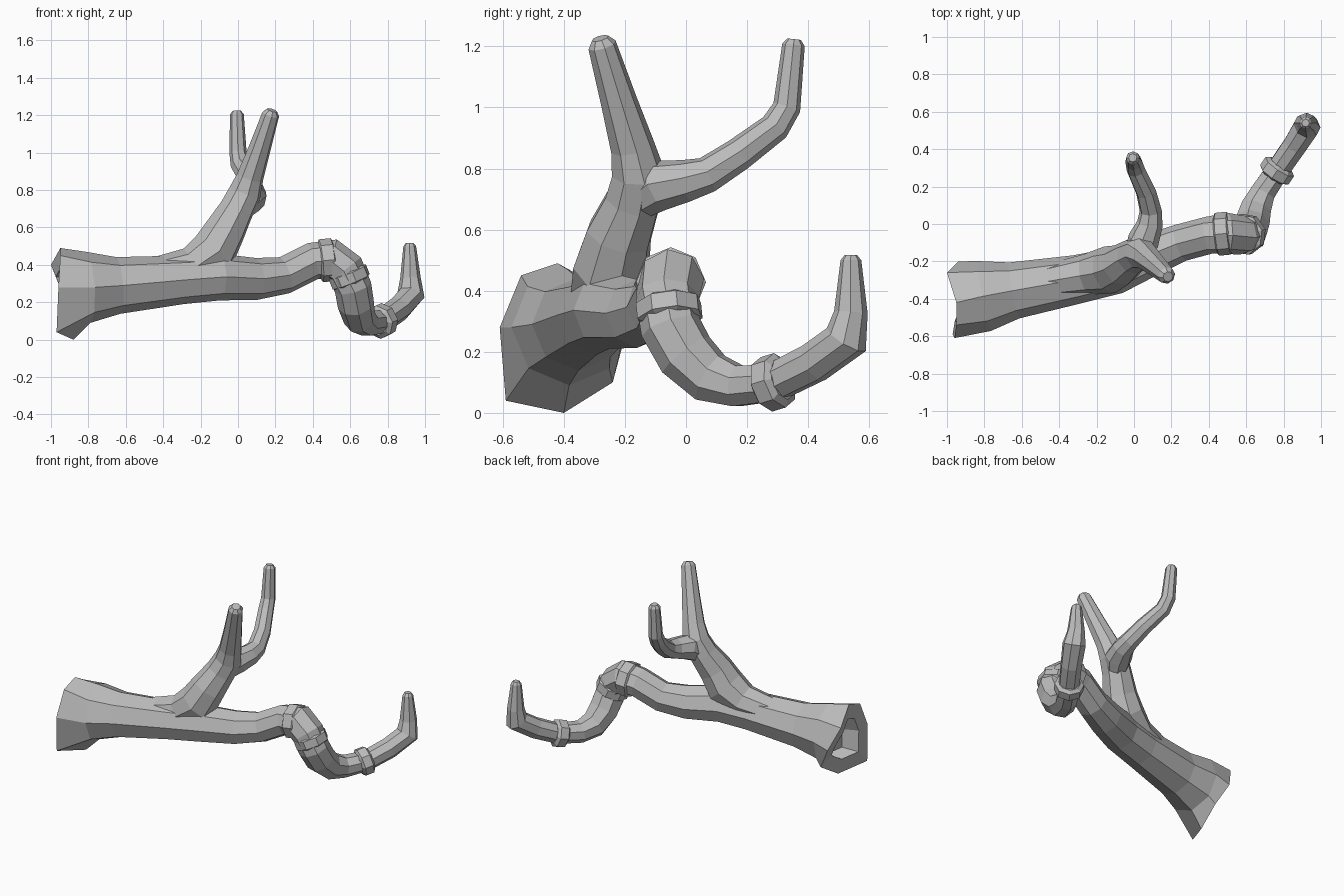
import bpy
import bmesh
from math import cos, sin, tau
from mathutils import Vector

cube = bpy.data.objects.get("Cube")
if cube:
    bpy.data.objects.remove(cube)

bark = bpy.data.materials.new("grey_bark")
bark.use_nodes = True
GREY = (0.5, 0.5, 0.5, 1)
bark.diffuse_color = GREY
bark.node_tree.nodes["Principled BSDF"].inputs["Base Color"].default_value = GREY

SIDES = 8


def loft(name, rings):
    """Skin a list of vertex rings and cap both ends."""
    bm = bmesh.new()
    loops = [[bm.verts.new(p) for p in ring] for ring in rings]
    for a, b in zip(loops, loops[1:]):
        n = len(a)
        for i in range(n):
            j = (i + 1) % n
            bm.faces.new((a[i], a[j], b[j], b[i]))
    bm.faces.new(loops[0][::-1])
    bm.faces.new(loops[-1])
    bmesh.ops.recalc_face_normals(bm, faces=bm.faces)
    mesh = bpy.data.meshes.new(name)
    bm.to_mesh(mesh)
    bm.free()
    mesh.materials.append(bark)
    obj = bpy.data.objects.new(name, mesh)
    bpy.context.collection.objects.link(obj)
    return obj


def sweep(path, sides=SIDES, tip=False):
    """Rings along a path of (x, y, z, radius), carried without twisting."""
    pts = [Vector(p[:3]) for p in path]
    radii = [p[3] for p in path]
    if tip:  # small rounded end
        d = (pts[-1] - pts[-2]).normalized()
        pts.append(pts[-1] + d * radii[-1] * 0.5)
        radii.append(radii[-1] * 0.6)
    up = Vector((0, 0, 1))
    rings = []
    for i, (p, r) in enumerate(zip(pts, radii)):
        ahead = (pts[min(i + 1, len(pts) - 1)] - p).normalized()
        behind = (p - pts[max(i - 1, 0)]).normalized()
        t = (ahead + behind).normalized()
        up = (up - t * up.dot(t)).normalized()
        side = t.cross(up)
        rings.append([p + (up * cos(tau * k / sides) + side * sin(tau * k / sides)) * r
                      for k in range(sides)])
    return rings


# Trunk and long winding branch
limb = sweep([
    (-0.80, -0.385, 0.28, 0.19), (-0.64, -0.355, 0.29, 0.152),
    (-0.30, -0.295, 0.32, 0.13), (-0.10, -0.25, 0.335, 0.125),
    (0.10, -0.16, 0.325, 0.112), (0.25, -0.10, 0.345, 0.10),
    (0.40, -0.06, 0.42, 0.10), (0.50, -0.05, 0.43, 0.11),
    (0.575, -0.06, 0.375, 0.105), (0.615, -0.05, 0.28, 0.10),
    (0.63, 0.0, 0.19, 0.098), (0.65, 0.08, 0.115, 0.088),
    (0.69, 0.17, 0.088, 0.072), (0.77, 0.29, 0.10, 0.066),
    (0.86, 0.42, 0.165, 0.068), (0.925, 0.525, 0.24, 0.074),
    (0.922, 0.54, 0.33, 0.055), (0.918, 0.54, 0.50, 0.034)], tip=True)

# Broken flared end with a hollow
rim = [Vector(p) for p in (
    (-0.95, -0.42, 0.49), (-0.95, -0.54, 0.45), (-0.96, -0.61, 0.28),
    (-0.97, -0.59, 0.04), (-0.88, -0.40, 0.0), (-0.86, -0.24, 0.10),
    (-0.94, -0.20, 0.25), (-1.0, -0.26, 0.40))]
middle = sum(rim, Vector()) / len(rim)
lip = [p.lerp(middle, 0.42) for p in rim]
hollow = [p.lerp(middle, 0.5) + Vector((0.1, 0.02, 0)) for p in rim]
loft("trunk_and_long_branch", [hollow, lip, rim] + limb)

# Upright branch, growing out of the trunk
loft("upright_branch", sweep([
    (-0.48, -0.31, 0.34, 0.09), (-0.25, -0.27, 0.385, 0.11),
    (-0.13, -0.245, 0.47, 0.128), (-0.07, -0.22, 0.58, 0.112),
    (-0.01, -0.175, 0.69, 0.095), (0.035, -0.155, 0.78, 0.09),
    (0.065, -0.175, 0.87, 0.073), (0.115, -0.22, 1.02, 0.06),
    (0.175, -0.275, 1.205, 0.047)], tip=True))

# Fork that bends back and up
loft("back_fork", sweep([
    (0.0, -0.18, 0.68, 0.06), (0.05, -0.09, 0.745, 0.085),
    (0.085, 0.0, 0.76, 0.07), (0.09, 0.07, 0.78, 0.06),
    (0.065, 0.17, 0.845, 0.055), (0.01, 0.29, 0.935, 0.05),
    (0.0, 0.33, 1.0, 0.046), (-0.006, 0.352, 1.205, 0.037)], tip=True))


# Knotted collars on the long branch
def collar(name, centre, direction, radius, width):
    c, d = Vector(centre), Vector(direction).normalized()
    steps = ((-0.7, 0.75), (-0.45, 1), (0.45, 1), (0.7, 0.75))
    loft(name, sweep([(*(c + d * s * width), radius * f) for s, f in steps]))


collar("elbow_collar", (0.475, -0.052, 0.425), (1, 0.1, 0.1), 0.115, 0.07)
collar("lower_elbow_collar", (0.595, -0.055, 0.335), (0.4, 0.1, -1), 0.11, 0.06)
collar("outer_collar", (0.765, 0.285, 0.10), (0.55, 0.82, 0.25), 0.092, 0.06)
